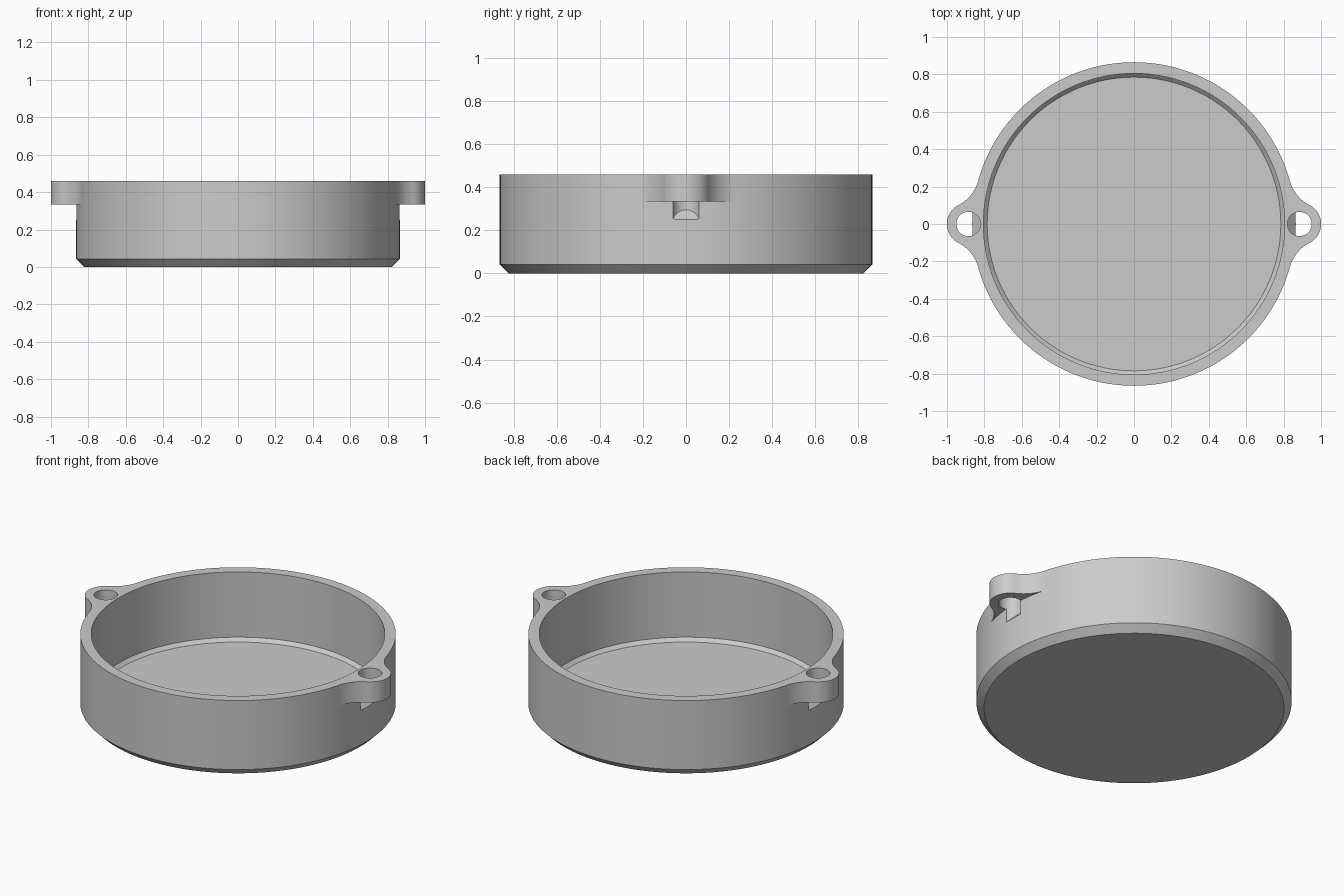
import bpy, bmesh
from math import acos, atan2, cos, pi, sin, tau

cube = bpy.data.objects.get("Cube")
if cube:
    bpy.data.objects.remove(cube, do_unlink=True)

HEIGHT, R_OUT, R_IN = 0.46, 0.865, 0.805
FLOOR, CHAMFER = 0.045, 0.042
EAR_X, EAR_R, EAR_BASE = 0.885, 0.115, 0.335
HOLE_R, FILLET = 0.065, 0.2

grey = bpy.data.materials.new("plain_grey")
grey.use_nodes = True
colour = (0.6, 0.6, 0.6, 1)
grey.diffuse_color = colour
grey.node_tree.nodes["Principled BSDF"].inputs["Base Color"].default_value = colour


def to_object(name, bm):
    bmesh.ops.recalc_face_normals(bm, faces=bm.faces)
    mesh = bpy.data.meshes.new(name)
    bm.to_mesh(mesh)
    bm.free()
    mesh.materials.append(grey)
    obj = bpy.data.objects.new(name, mesh)
    bpy.context.collection.objects.link(obj)
    return obj


def lathe(name, profile, steps):
    bm = bmesh.new()
    verts = [bm.verts.new((r, 0, z)) for r, z in profile]
    edges = [bm.edges.new(pair) for pair in zip(verts, verts[1:])]
    bmesh.ops.spin(bm, geom=verts + edges, cent=(0, 0, 0), axis=(0, 0, 1),
                   angle=tau, steps=steps, use_duplicate=False)
    bmesh.ops.remove_doubles(bm, verts=bm.verts, dist=1e-4)
    # Join the triangle fans into flat discs
    bmesh.ops.dissolve_limit(bm, angle_limit=0.001, verts=bm.verts, edges=bm.edges)
    return to_object(name, bm)


def prism(name, outline, bottom, top):
    """Vertical prism whose bottom height may depend on x."""
    bm = bmesh.new()
    low = [bm.verts.new((x, y, bottom(x))) for x, y in outline]
    high = [bm.verts.new((x, y, top)) for x, y in outline]
    bm.faces.new(low)
    bm.faces.new(high)
    n = len(outline)
    for i in range(n):
        j = (i + 1) % n
        bm.faces.new((low[i], low[j], high[j], high[i]))
    return to_object(name, bm)


def arc(cx, cy, r, start, end, steps):
    angles = [start + (end - start) * i / steps for i in range(steps + 1)]
    return [(cx + r * cos(a), cy + r * sin(a)) for a in angles]


def ear_outline(side):
    # The fillet circle touches both the cup wall and the ear circle
    a, b = R_OUT + FILLET, EAR_R + FILLET
    theta = acos((a * a + EAR_X ** 2 - b * b) / (2 * a * EAR_X))
    fx, fy = a * cos(theta), a * sin(theta)
    phi = atan2(fy, fx - EAR_X)
    upper = arc(EAR_X, 0, EAR_R, 0, phi, 16)
    upper += arc(fx, fy, FILLET, phi - pi, theta - pi, 16)[1:]
    upper.append((0.815, 0.2))
    lower = [(x, -y) for x, y in reversed(upper[1:])]
    return [(side * x, y) for x, y in upper + lower]


def combine(target, other, operation):
    mod = target.modifiers.new(operation.lower(), 'BOOLEAN')
    mod.operation, mod.solver, mod.object = operation, 'EXACT', other
    bpy.context.view_layer.objects.active = target
    bpy.ops.object.modifier_apply(modifier=mod.name)
    bpy.data.objects.remove(other, do_unlink=True)


# Round cup with chamfered base and a small bevel around the inner floor
cup = lathe("round_cup", [
    (0, 0), (R_OUT - CHAMFER, 0), (R_OUT, CHAMFER), (R_OUT, HEIGHT),
    (R_IN, HEIGHT), (R_IN, FLOOR + 0.02), (R_IN - 0.02, FLOOR), (0, FLOOR)], 128)

# Screw ears blended into the wall
for side in (-1, 1):
    ear = prism("screw_ear", ear_outline(side), lambda x: EAR_BASE, HEIGHT)
    combine(cup, ear, 'UNION')

# Screw holes, ending in a sloped groove in the outer wall
for side in (-1, 1):
    circle = arc(side * EAR_X, 0, HOLE_R, 0, tau, 48)[:-1]
    hole = prism("screw_hole", circle, lambda x: 0.25 + R_OUT - abs(x), HEIGHT + 0.1)
    hole.hide_render = True
    combine(cup, hole, 'DIFFERENCE')

bpy.ops.object.select_all(action='DESELECT')
cup.select_set(True)
bpy.context.view_layer.objects.active = cup
bpy.ops.object.shade_smooth_by_angle(angle=pi / 6)
